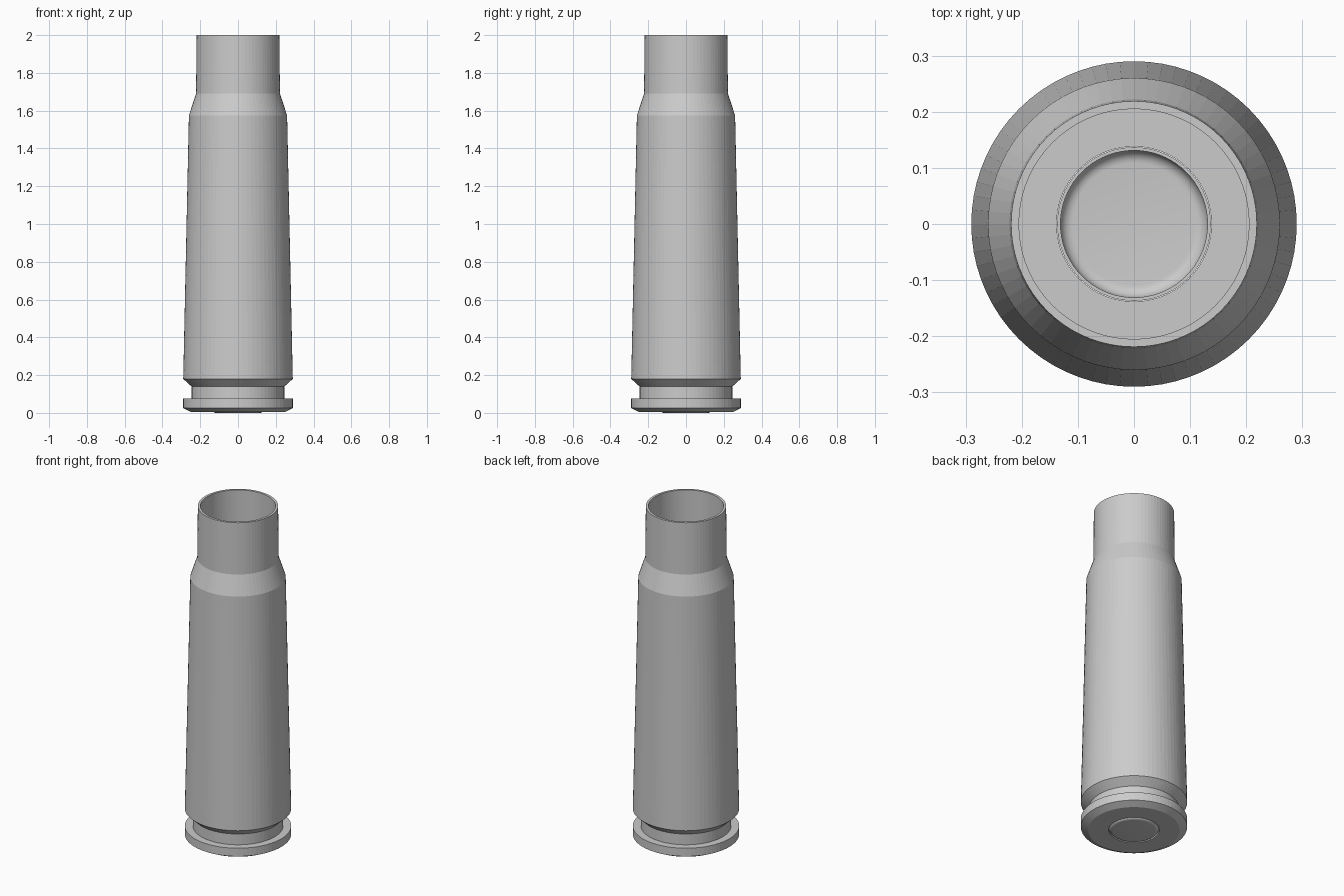
import bpy, bmesh, math

if "Cube" in bpy.data.objects:
    bpy.data.objects.remove(bpy.data.objects["Cube"])

SIDES = 72


def lathe(name, profile, closed=False, smooth=False):
    """Spin an (r, z) profile around the z axis."""
    bm = bmesh.new()
    verts = [bm.verts.new((r, 0, z)) for r, z in profile]
    pairs = list(zip(verts, verts[1:]))
    if closed:
        pairs.append((verts[-1], verts[0]))
    edges = [bm.edges.new(p) for p in pairs]
    bmesh.ops.spin(bm, geom=verts + edges, cent=(0, 0, 0), axis=(0, 0, 1),
                   angle=2 * math.pi, steps=SIDES, use_duplicate=False)
    bmesh.ops.remove_doubles(bm, verts=bm.verts, dist=1e-5)
    bmesh.ops.recalc_face_normals(bm, faces=bm.faces)
    mesh = bpy.data.meshes.new(name)
    bm.to_mesh(mesh)
    bm.free()
    obj = bpy.data.objects.new(name, mesh)
    bpy.context.collection.objects.link(obj)
    if smooth:
        for p in mesh.polygons:
            p.use_smooth = True
    return obj


# hollow bottlenecked case: outside from base to mouth, then back down inside
lathe("case_body", [
    (0.138, 0.005), (0.25, 0.005), (0.29, 0.026), (0.29, 0.075),
    (0.246, 0.075), (0.246, 0.14), (0.29, 0.18), (0.26, 1.575),
    (0.222, 1.69), (0.219, 2.0),
    (0.205, 2.0), (0.206, 1.69), (0.244, 1.57), (0.262, 0.26),
    (0.246, 0.2), (0.138, 0.2),
], closed=True)

# round cup set in the base, open upward, with a rounded lower edge
R, F = 0.137, 0.022
arc = [(a * math.pi / 12) for a in range(7)]
outer = [(0, 0)] + [(R - F + F * math.sin(a), F - F * math.cos(a)) for a in arc]
T = 0.006
inner = [(R - T - F + F * math.sin(a), T + F - F * math.cos(a)) for a in reversed(arc)]
lathe("base_cup", outer + [(R, 0.13), (R - T, 0.13)] + inner + [(0, T)], smooth=True)
bpy.context.view_layer.objects.active = bpy.data.objects["base_cup"]
bpy.data.objects["base_cup"].select_set(True)
bpy.ops.object.shade_smooth_by_angle(angle=math.radians(30))
